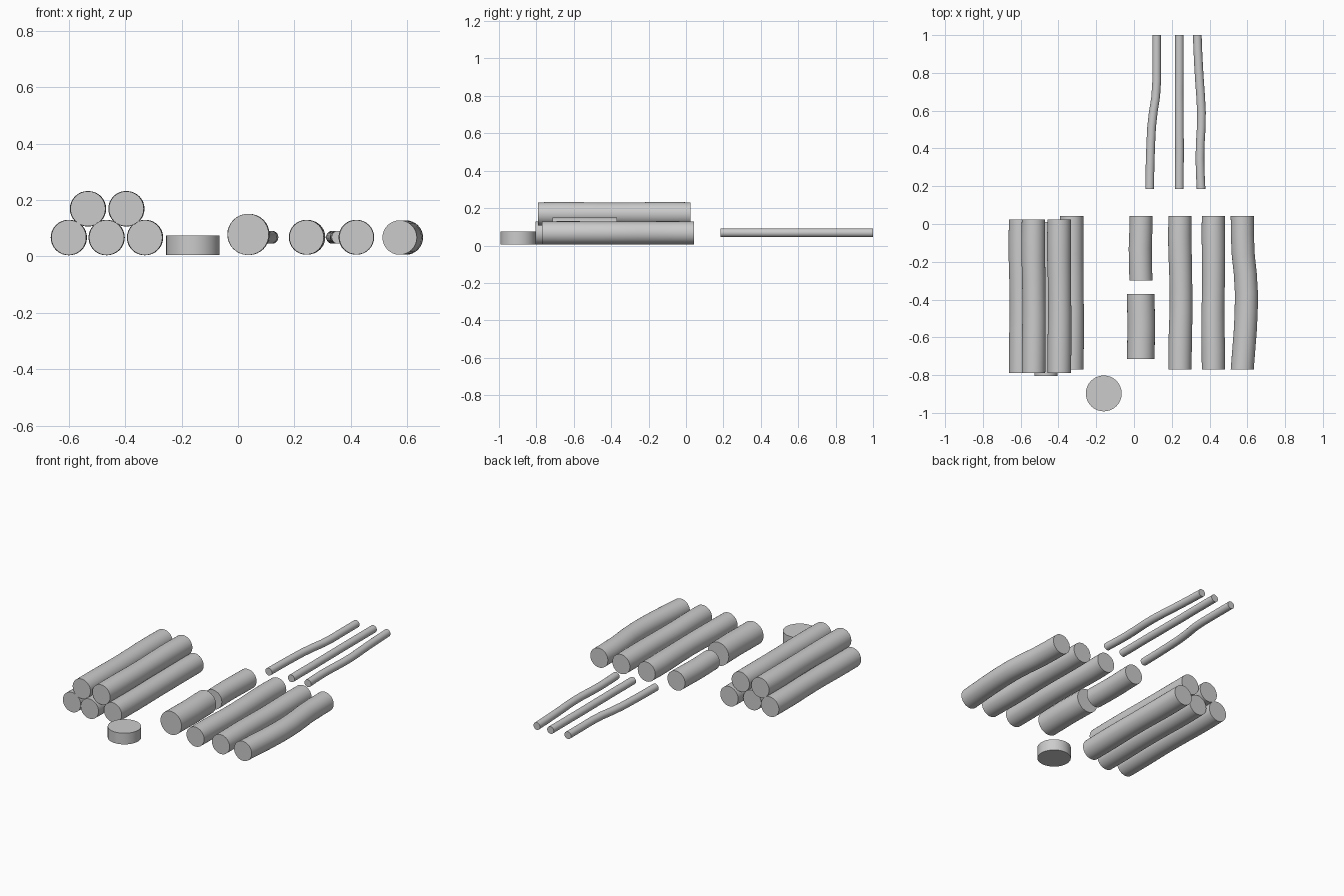
import bpy, bmesh, math

if "Cube" in bpy.data.objects:
    bpy.data.objects.remove(bpy.data.objects["Cube"])

SIDES = 32

def log(name, y0, y1, r, path, swell=0.0):
    """Log along y; path holds evenly spaced (x, z) centres from front to back."""
    bm = bmesh.new()
    rings = []
    n = len(path) - 1
    for i, (x, z) in enumerate(path):
        t = i / n
        rad = r + swell * math.sin(2 * math.pi * t * 1.5)
        rings.append([bm.verts.new((x + rad * math.cos(a), y0 + (y1 - y0) * t, z + rad * math.sin(a)))
                      for a in (2 * math.pi * k / SIDES for k in range(SIDES))])
    for a, b in zip(rings, rings[1:]):
        for k in range(SIDES):
            j = (k + 1) % SIDES
            bm.faces.new((a[k], a[j], b[j], b[k]))
    bm.faces.new(rings[0])
    bm.faces.new(rings[-1])
    bmesh.ops.recalc_face_normals(bm, faces=bm.faces[:])
    me = bpy.data.meshes.new(name)
    bm.to_mesh(me)
    bm.free()
    ob = bpy.data.objects.new(name, me)
    bpy.context.collection.objects.link(ob)
    smooth(ob)

def smooth(ob):
    bpy.ops.object.select_all(action='DESELECT')
    bpy.context.view_layer.objects.active = ob
    ob.select_set(True)
    bpy.ops.object.shade_smooth_by_angle(angle=math.radians(40))

def bent(x, z, offs):
    return [(x + o, z) for o in offs]

SLIGHT = (0, .001, .002, .003, .002, .001, -.001, -.001, 0)

# stacked logs: three below, two on top
for i, (x, z, y0, y1) in enumerate([(-.6, .067, -.79, .025), (-.466, .067, -.805, .01),
                                    (-.33, .067, -.77, .043), (-.532, .169, -.79, .025),
                                    (-.396, .169, -.79, .025)]):
    log(f"stacked_log_{i + 1}", y0, y1, .062, bent(x, z, SLIGHT), .001)

# loose long logs
log("loose_log_1", -.77, .043, .061, bent(.243, .068, (0, .001, .003, .006, .006, .004, .001, -.001, .001)), .001)
log("loose_log_2", -.77, .043, .061, bent(.42, .068, (0, 0, -.002, -.002, 0, .001, .001, 0, 0)), .001)
log("crooked_log", -.77, .043, .061,
    bent(.573, .067, (0, .008, .016, .021, .022, .016, .005, .001, 0)))

# short logs
log("short_log", -.30, .043, .061, bent(.036, .067, (.001, -.002, -.003, 0, .002)))
log("short_thick_log", -.715, -.37, .073, bent(.036, .078, (0, .001, .003, .001, -.001)))

# thin sticks
log("stick_1", .185, 1, .023,
    bent(.083, .068, (0, .001, .003, .006, .010, .019, .032, .037, .037, .037, .037)))
log("stick_2", .185, 1, .023, bent(.24, .068, (0, 0, .001, 0, 0, -.001, 0, 0, 0)))
log("stick_3", .185, 1, .023,
    bent(.355, .068, (0, -.004, -.006, -.004, .001, .002, -.002, -.008, -.013, -.017, -.02)))

# upright cut slice
bpy.ops.mesh.primitive_cylinder_add(vertices=SIDES, radius=.095, depth=.07, location=(-.16, -.897, .04))
bpy.context.object.name = "cut_slice"
smooth(bpy.context.object)
